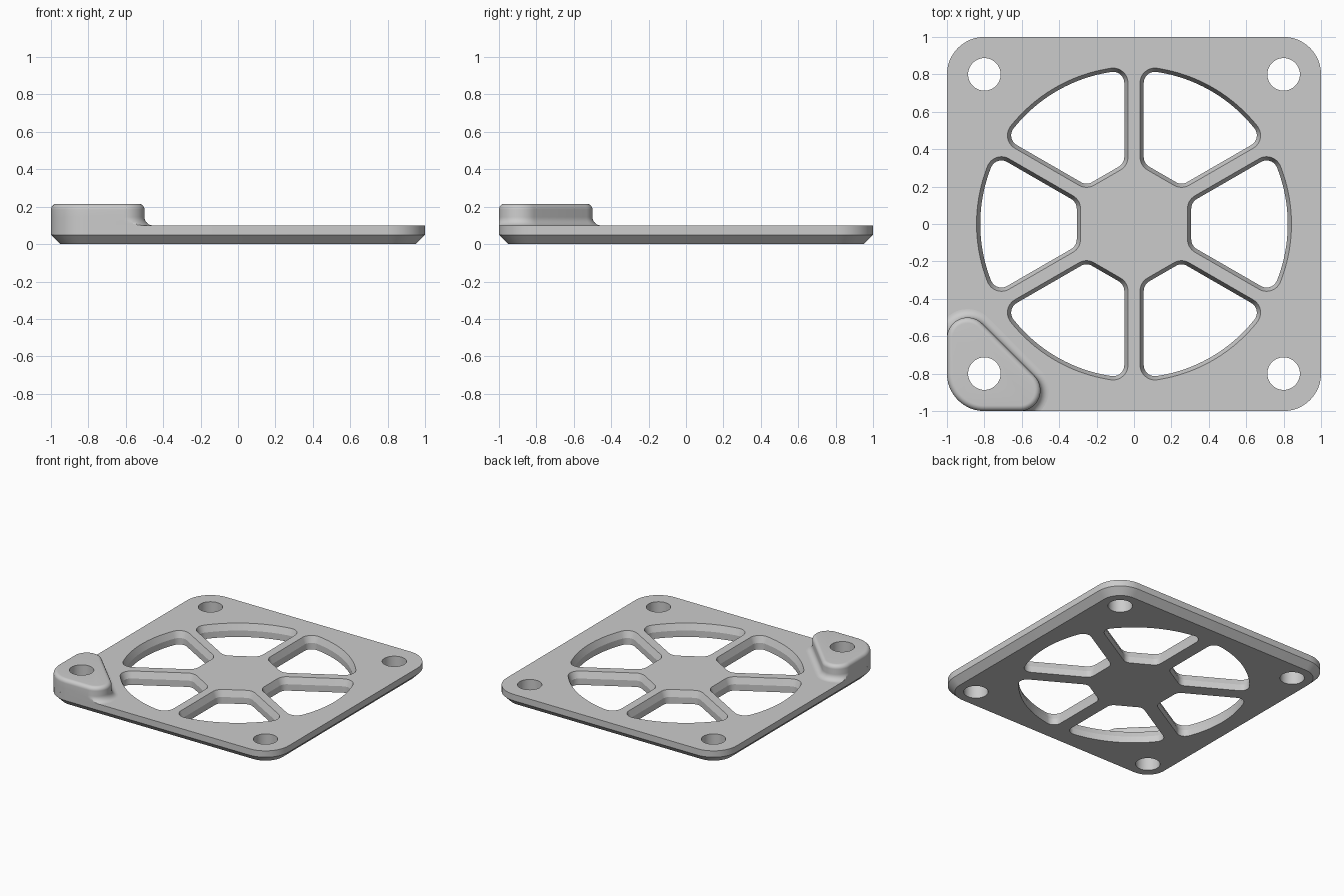
import bpy, bmesh
from math import sin, cos, pi, radians, atan2, sqrt
from mathutils import Matrix

cube = bpy.data.objects.get("Cube")
if cube:
    bpy.data.objects.remove(cube, do_unlink=True)

grey = bpy.data.materials.new("matte grey")
grey.use_nodes = True
grey.diffuse_color = (0.6, 0.6, 0.6, 1)
grey.node_tree.nodes["Principled BSDF"].inputs["Base Color"].default_value = (0.6, 0.6, 0.6, 1)


def arc(cx, cy, r, start, end, steps):
    """Points on an arc, angles in radians."""
    angles = [start + (end - start) * i / steps for i in range(steps + 1)]
    return [(cx + r * cos(a), cy + r * sin(a)) for a in angles]


def loft(name, sections):
    """Closed solid through (z, outline) sections with equal point counts."""
    bm = bmesh.new()
    rings = [[bm.verts.new((x, y, z)) for x, y in pts] for z, pts in sections]
    n = len(rings[0])
    for low, high in zip(rings, rings[1:]):
        for i in range(n):
            j = (i + 1) % n
            bm.faces.new((low[i], low[j], high[j], high[i]))
    bm.faces.new(rings[0][::-1])
    bm.faces.new(rings[-1])
    mesh = bpy.data.meshes.new(name)
    bm.to_mesh(mesh)
    bm.free()
    mesh.materials.append(grey)
    obj = bpy.data.objects.new(name, mesh)
    bpy.context.collection.objects.link(obj)
    return obj


def activate(obj):
    bpy.ops.object.select_all(action='DESELECT')
    obj.select_set(True)
    bpy.context.view_layer.objects.active = obj


def cut(obj, cutter):
    activate(obj)
    mod = obj.modifiers.new("cut", 'BOOLEAN')
    mod.operation, mod.solver, mod.object = 'DIFFERENCE', 'EXACT', cutter
    bpy.ops.object.modifier_apply(modifier=mod.name)


def rounded_square(r):
    pts = []
    for k, (sx, sy) in enumerate([(1, 1), (-1, 1), (-1, -1), (1, -1)]):
        pts += arc(0.8 * sx, 0.8 * sy, r, k * pi / 2, (k + 1) * pi / 2, 12)
    return pts


def window_outline(r):
    """Rounded sector between two spokes, grown by r from its corner centres."""
    hub, spoke, rim = 0.366, 0.112, 0.762
    slope = radians(30)
    inner = (hub, -(hub * sin(slope) - spoke) / cos(slope))
    along = sqrt(rim ** 2 - spoke ** 2)
    outer = (along * cos(slope) + spoke * sin(slope),
             -along * sin(slope) + spoke * cos(slope))
    turn = atan2(outer[1], outer[0])
    pts = arc(*inner, r, -pi, radians(-120), 8)
    pts += arc(*outer, r, radians(-120), turn, 12)
    pts += arc(0, 0, rim + r, turn, -turn, 24)[1:-1]
    pts += arc(outer[0], -outer[1], r, -turn, radians(120), 12)
    pts += arc(inner[0], -inner[1], r, radians(120), pi, 8)
    return pts


def boss_outline(r, corner):
    """Rounded triangle in the plate corner, kept inside the plate edges."""
    pts = arc(-0.8, -0.8, corner, -pi, -pi / 2, 16)
    pts += arc(-0.61, -0.89, r, -pi / 2, pi / 4, 18)
    pts += arc(-0.89, -0.61, r, pi / 4, pi, 18)
    return [(max(x, -1), max(y, -1)) for x, y in pts]


# Plate with a chamfered underside
plate = loft("plate", [(0, rounded_square(0.15)), (0.05, rounded_square(0.2)),
                       (0.1, rounded_square(0.2))])

# Corner boss with a flared foot and a rounded top edge
sections = []
for i in range(9):
    a = i / 8 * pi / 2
    sections.append((0.1 + 0.045 * (1 - cos(a)),
                     boss_outline(0.11 + 0.045 * (1 - sin(a)), 0.2)))
for i in range(9):
    a = i / 8 * pi / 2
    inset = 0.03 * (1 - cos(a))
    sections.append((0.185 + 0.03 * sin(a), boss_outline(0.11 - inset, 0.2 - inset)))
boss = loft("corner_boss", sections)

# Window openings, flared in the upper half
cutters = []
for k in range(6):
    cutter = loft("window_cutter", [(-0.1, window_outline(0.06)), (0.05, window_outline(0.06)),
                                    (0.1, window_outline(0.08)), (0.2, window_outline(0.08))])
    cutter.data.transform(Matrix.Rotation(k * pi / 3, 4, 'Z'))
    cutters.append(cutter)

# Screw holes
for sx in (-1, 1):
    for sy in (-1, 1):
        circle = arc(0.8 * sx, 0.8 * sy, 0.087, 0, 2 * pi, 48)[:-1]
        cutters.append(loft("hole_cutter", [(-0.1, circle), (0.4, circle)]))
        if sx < 0 and sy < 0:
            cut(boss, cutters[-1])

for cutter in cutters:
    cut(plate, cutter)
    bpy.data.objects.remove(cutter, do_unlink=True)

for obj in (plate, boss):
    activate(obj)
    bpy.ops.object.shade_smooth_by_angle(angle=radians(16))
